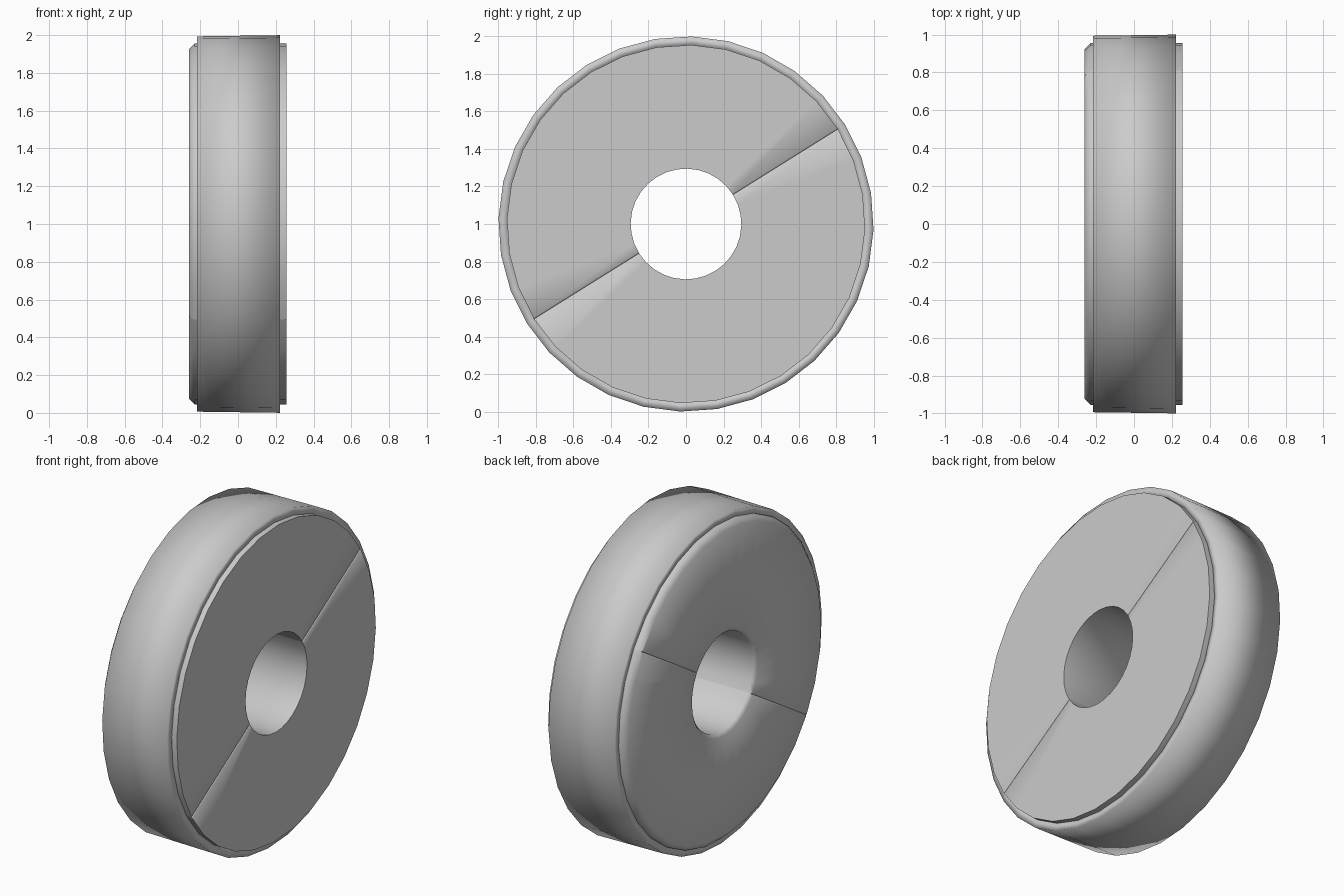
import bpy, bmesh
from math import sin, cos, pi, radians

if "Cube" in bpy.data.objects:
    bpy.data.objects.remove(bpy.data.objects["Cube"])

CENTRE_Z = 1.0
SEAM = radians(32)


def lathe(name, profile, start, sweep, steps, smooth, seam_bevel=0.0):
    """Revolve an (x, radius) profile around the x axis; cap it if the sweep is partial."""
    bm = bmesh.new()
    full = abs(sweep - 2 * pi) < 1e-4
    rings = []
    for i in range(steps if full else steps + 1):
        a = start + sweep * i / steps
        rings.append([bm.verts.new((x, r * cos(a), r * sin(a))) for x, r in profile])
    n = len(profile)
    for i in range(steps):
        p, q = rings[i], rings[(i + 1) % len(rings)]
        for j in range(n):
            k = (j + 1) % n
            bm.faces.new((p[j], p[k], q[k], q[j]))
    if not full:
        caps = [bm.faces.new(rings[0]), bm.faces.new(rings[-1])]
        # soften the long seam edges on the two flat faces
        edges = {e for f in caps for e in f.edges
                 if abs(e.verts[0].co.x - e.verts[1].co.x) < 1e-5}
        bmesh.ops.bevel(bm, geom=list(edges), offset=seam_bevel, segments=1,
                        affect='EDGES', profile=0.5)
    bmesh.ops.recalc_face_normals(bm, faces=bm.faces)
    mesh = bpy.data.meshes.new(name)
    bm.to_mesh(mesh)
    bm.free()
    ob = bpy.data.objects.new(name, mesh)
    bpy.context.collection.objects.link(ob)
    ob.location.z = CENTRE_Z
    bpy.ops.object.select_all(action='DESELECT')
    ob.select_set(True)
    bpy.context.view_layer.objects.active = ob
    bpy.ops.object.shade_smooth_by_angle(angle=radians(smooth))
    return ob


# two stone halves meeting at a slanted seam; the left face has softened edges
stone = [(0.257, 0.295), (0.257, 0.955), (-0.23, 0.955), (-0.26, 0.925),
         (-0.26, 0.315), (-0.24, 0.295)]
for i, name in enumerate(("upper_stone_half", "lower_stone_half")):
    lathe(name, stone, SEAM + i * pi, pi, 16, 50, 0.006)

# outer band wrapped around the stone
band = [(0.223, 0.95), (0.223, 1.0), (-0.216, 0.994), (-0.216, 0.95)]
lathe("outer_band", band, SEAM, 2 * pi, 32, 100)
